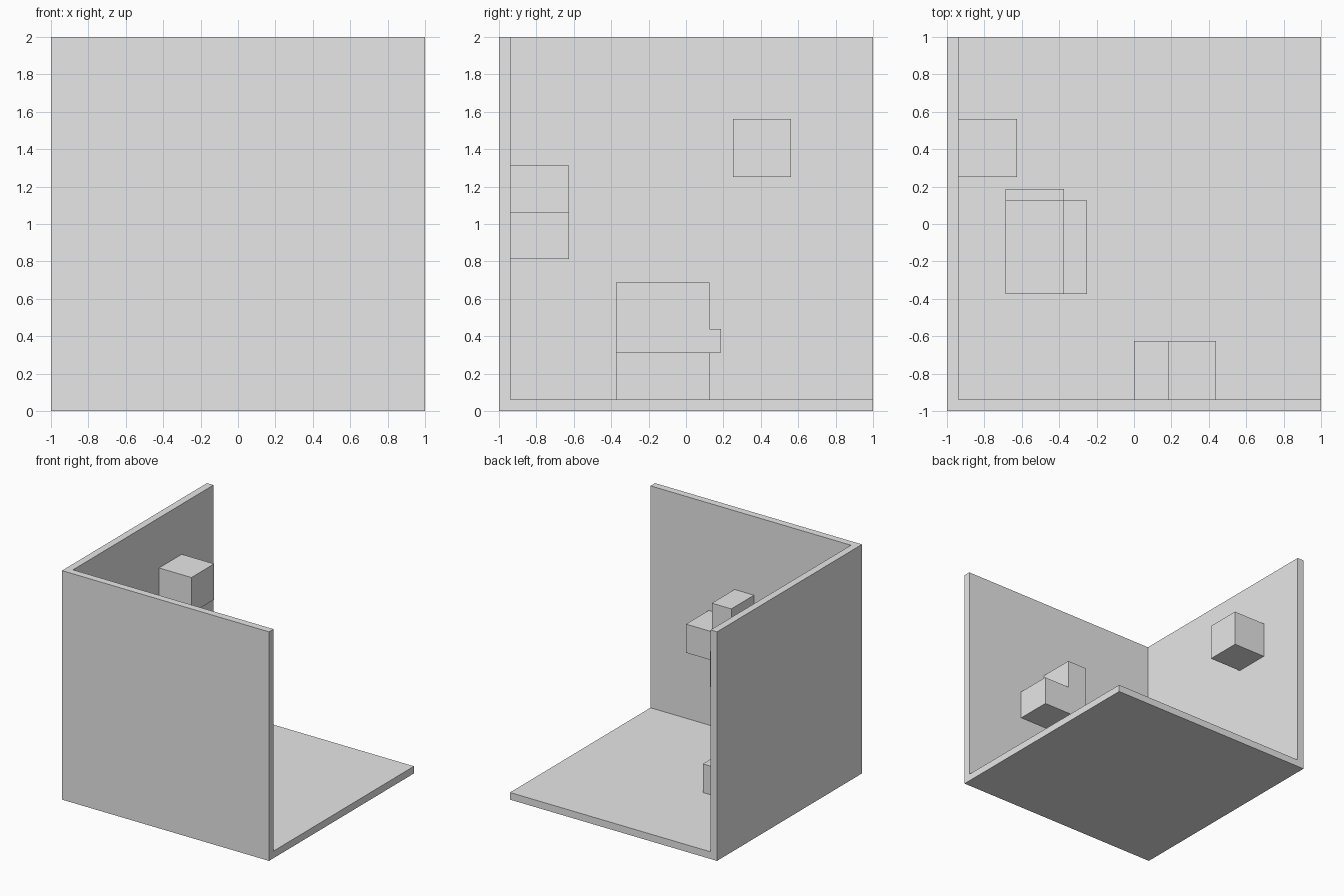
import bpy, bmesh
from mathutils import Vector

U = 1 / 16  # grid unit of the blocky design

cube = bpy.data.objects.get("Cube")
if cube:
    bpy.data.objects.remove(cube, do_unlink=True)

grey = bpy.data.materials.new("plain_grey")
grey.use_nodes = True
grey.diffuse_color = (0.8, 0.8, 0.8, 1)
grey.node_tree.nodes["Principled BSDF"].inputs["Base Color"].default_value = (0.8, 0.8, 0.8, 1)


def prism(name, points, depth):
    """Extrude a flat outline, given in grid units, along the depth vector."""
    bm = bmesh.new()
    face = bm.faces.new([bm.verts.new(Vector(p) * U) for p in points])
    top = bmesh.ops.extrude_face_region(bm, geom=[face])["geom"]
    moved = [v for v in top if isinstance(v, bmesh.types.BMVert)]
    bmesh.ops.translate(bm, verts=moved, vec=Vector(depth) * U)
    bmesh.ops.recalc_face_normals(bm, faces=bm.faces)
    mesh = bpy.data.meshes.new(name)
    bm.to_mesh(mesh)
    bm.free()
    mesh.materials.append(grey)
    obj = bpy.data.objects.new(name, mesh)
    bpy.context.scene.collection.objects.link(obj)
    return obj


def box(name, lo, hi):
    (x, y, z), (X, Y, Z) = lo, hi
    return prism(name, [(x, y, z), (X, y, z), (X, Y, z), (x, Y, z)], (0, 0, Z - z))


# Room corner: one block hollowed out to leave a floor and two walls
room = box("room_corner", (-16, -16, 0), (16, 16, 32))
cutter = box("room_cutter", (-15, -15, 1), (20, 20, 36))
cutter.hide_render = True
cut = room.modifiers.new("hollow", 'BOOLEAN')
cut.operation = 'DIFFERENCE'
cut.solver = 'EXACT'
cut.object = cutter
bpy.context.view_layer.objects.active = room
bpy.ops.object.modifier_apply(modifier=cut.name)
bpy.data.objects.remove(cutter, do_unlink=True)

# Cube fixed to the side wall
box("side_wall_cube", (-15, 4, 20), (-10, 9, 25))

# Stepped block fixed to the front wall
step = [(0, 13), (7, 13), (7, 17), (3, 17), (3, 21), (0, 21)]
prism("front_wall_step", [(x, -15, z) for x, z in step], (0, 5, 0))

# Tall floor block with a small ledge at the back, and its low step
tall = [(-6, 1), (2, 1), (2, 5), (3, 5), (3, 7), (2, 7), (2, 11), (-6, 11)]
prism("floor_block", [(-11, y, z) for y, z in tall], (5, 0, 0))
box("floor_step", (-6, -6, 1), (-4, 2, 5))
